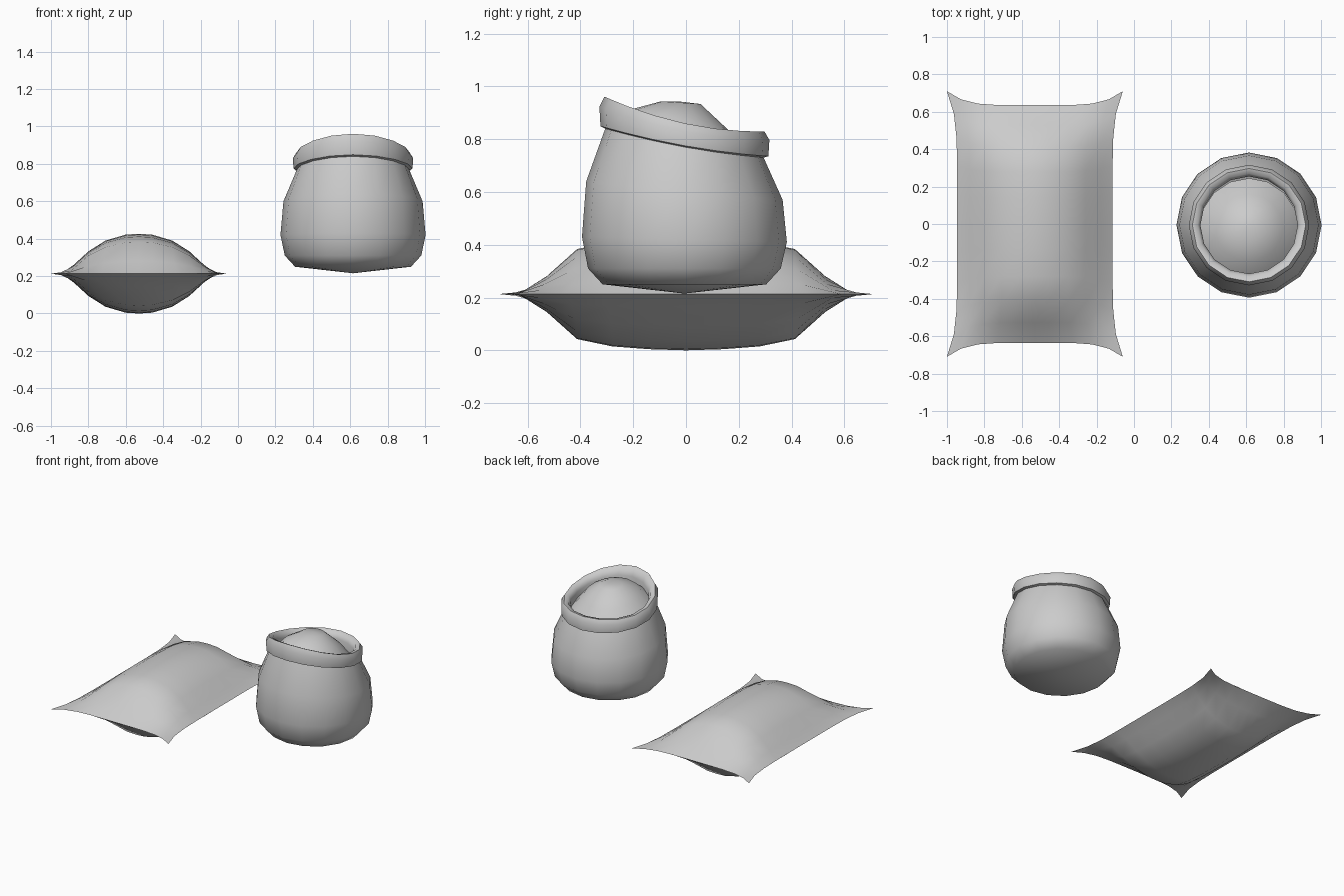
import bpy, bmesh, math

if "Cube" in bpy.data.objects:
    bpy.data.objects.remove(bpy.data.objects["Cube"])


def finish(bm, name, angle=60):
    bmesh.ops.recalc_face_normals(bm, faces=bm.faces)
    mesh = bpy.data.meshes.new(name)
    bm.to_mesh(mesh)
    bm.free()
    obj = bpy.data.objects.new(name, mesh)
    bpy.context.collection.objects.link(obj)
    bpy.ops.object.select_all(action='DESELECT')
    obj.select_set(True)
    bpy.context.view_layer.objects.active = obj
    bpy.ops.object.shade_smooth_by_angle(angle=math.radians(angle))
    return obj


def lathe(name, rings, cx, cy, start=None, end=None, sides=16):
    """Rings are (radius, z, tilt, sag): the front of a ring rises by tilt."""
    bm = bmesh.new()
    loops = []
    for r, z, tilt, sag in rings:
        loop = []
        for i in range(sides):
            a = 2 * math.pi * i / sides
            s = math.sin(a)
            loop.append(bm.verts.new((cx + r * math.cos(a), cy + r * s,
                                      z - tilt * s + sag * s * s)))
        loops.append(loop)
    for lo, hi in zip(loops, loops[1:]):
        for i in range(sides):
            j = (i + 1) % sides
            bm.faces.new((lo[i], lo[j], hi[j], hi[i]))
    # Closing fans
    for loop, z in ((loops[0], start), (loops[-1], end)):
        if z is not None:
            tip = bm.verts.new((cx, cy, z))
            for i in range(sides):
                bm.faces.new((loop[i], loop[(i + 1) % sides], tip))
    return finish(bm, name)


# Closed sack: puffed cushion with a flat seam and pulled-out corners
def closed_sack():
    us = [(0, 1), (.17, .98), (.43, .83), (.65, .56), (.84, .22), (1, 0)]
    vs = [(0, 1), (.22, .98), (.44, .93), (.65, .80), (.83, .32), (1, 0)]
    us = [(-u, h) for u, h in us[:0:-1]] + us
    vs = [(-v, h) for v, h in vs[:0:-1]] + vs
    bm = bmesh.new()
    for side in (1, -1):
        grid = [[bm.verts.new((-.53 + .415 * u * (1 + .133 * abs(v) ** 6),
                               .635 * v * (1 + .118 * abs(u) ** 5),
                               .213 + side * .213 * hu * hv))
                 for v, hv in vs] for u, hu in us]
        for a, b in zip(grid, grid[1:]):
            for j in range(len(vs) - 1):
                bm.faces.new((a[j], b[j], b[j + 1], a[j + 1]))
    bmesh.ops.remove_doubles(bm, verts=bm.verts, dist=.0005)
    return finish(bm, "closed_sack")


closed_sack()

# Open sack: body, rolled rim and inner wall
lathe("open_sack", [
    (.31, .25, 0, 0), (.365, .31, 0, 0), (.388, .42, .01, 0),
    (.372, .60, .035, .005), (.30, .77, .055, .015),
    (.318, .775, .057, .017), (.322, .83, .063, .03),
    (.303, .86, .066, .035), (.275, .855, .062, .03),
    (.26, .82, .058, .025), (.26, .74, .05, .015),
], .615, -.006, start=.215)

# Contents heaped inside the open sack
lathe("sack_contents", [
    (.265, .775, .06, .015), (.18, .875, .04, 0), (.075, .938, .005, 0),
], .615, -.02, end=.942)
